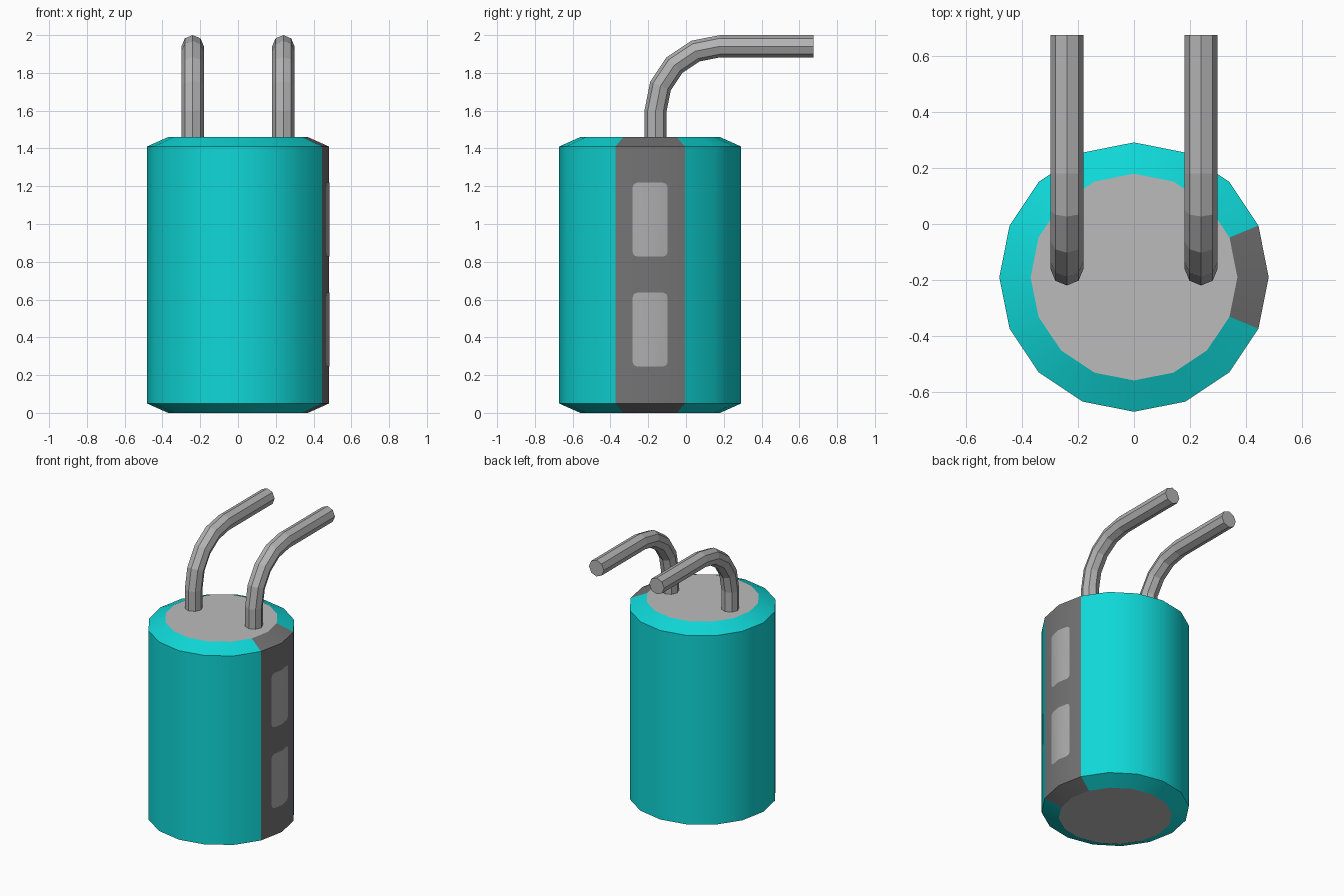
import bpy, bmesh
from math import sin, cos, pi

if "Cube" in bpy.data.objects:
    bpy.data.objects.remove(bpy.data.objects["Cube"], do_unlink=True)


def material(name, r, g, b):
    m = bpy.data.materials.new(name)
    m.use_nodes = True
    m.diffuse_color = (r, g, b, 1)
    m.node_tree.nodes["Principled BSDF"].inputs["Base Color"].default_value = (r, g, b, 1)
    return m


teal = material("teal sleeve", 0.005, 0.68, 0.68)
stripe_grey = material("dark grey stripe", 0.175, 0.175, 0.175)
mark_grey = material("light grey mark", 0.42, 0.42, 0.42)
metal = material("light grey metal", 0.5, 0.5, 0.5)
lead_grey = material("grey lead", 0.45, 0.45, 0.45)


def finish(name, bm, mats):
    mesh = bpy.data.meshes.new(name)
    bm.to_mesh(mesh)
    bm.free()
    for m in mats:
        mesh.materials.append(m)
    ob = bpy.data.objects.new(name, mesh)
    bpy.context.collection.objects.link(ob)
    return ob


def loft(bm, rings):
    """Skin closed rings of points and cap both ends."""
    loops = [[bm.verts.new(p) for p in ring] for ring in rings]
    n = len(loops[0])
    for a, b in zip(loops, loops[1:]):
        for i in range(n):
            j = (i + 1) % n
            bm.faces.new((a[i], a[j], b[j], b[i]))
    bm.faces.new(loops[0])
    bm.faces.new(loops[-1])
    bmesh.ops.recalc_face_normals(bm, faces=bm.faces)


# Body: bevelled can with a stripe over the two facets facing +x
SIDES, R, CY = 16, 0.482, -0.19
profile = [(0.37, 0), (R, 0.05), (R, 1.41), (0.37, 1.46)]
bm = bmesh.new()
loft(bm, [[(r * cos(2 * pi * i / SIDES), CY + r * sin(2 * pi * i / SIDES), z)
           for i in range(SIDES)] for r, z in profile])
for f in bm.faces:
    c = f.calc_center_median()
    if abs(f.normal.z) > 0.99:
        f.material_index = 2
    else:
        f.smooth = True
        if c.x > 0.3 and abs(c.y - CY) < 0.12:
            f.material_index = 1
for e in bm.edges:
    a, b = e.link_faces
    level = abs(e.verts[0].co.z - e.verts[1].co.z) < 0.001
    e.smooth = not level and a.material_index == b.material_index
finish("can_body", bm, [teal, stripe_grey, metal])

# Rounded marks folded over the ridge of the stripe
slope = (1 - cos(pi / 8)) / sin(pi / 8)
W, C = 0.093, 0.025
for name, z0, z1 in (("lower_mark", 0.245, 0.637), ("upper_mark", 0.827, 1.219)):
    bm = bmesh.new()
    half = [(0, z0), (W - C, z0), (W - C * 0.3, z0 + C * 0.3), (W, z0 + C),
            (W, z1 - C), (W - C * 0.3, z1 - C * 0.3), (W - C, z1), (0, z1)]
    for s in (-1, 1):
        f = bm.faces.new([bm.verts.new((R + 0.003 - slope * u, CY + s * u, z))
                          for u, z in half])
        f.normal_update()
        if f.normal.x < 0:
            f.normal_flip()
    bmesh.ops.remove_doubles(bm, verts=bm.verts, dist=0.0001)
    for f in bm.faces:
        f.smooth = True
    finish(name, bm, [mark_grey])

# Bent leads: straight up, quarter bend, straight back
LR, BEND, BY, BZ = 0.059, 0.341, 0.18, 1.6
path = [(-0.161, 1.45, 0)]
for k in range(5):
    t = k * pi / 8
    path.append((BY - BEND * cos(t), BZ + BEND * sin(t), t))
path.append((0.676, BZ + BEND, pi / 2))
for name, x in (("right_lead", -0.24), ("left_lead", 0.24)):
    bm = bmesh.new()
    loft(bm, [[(x + LR * cos(a), y - LR * sin(a) * cos(t), z + LR * sin(a) * sin(t))
               for a in [i * pi / 4 for i in range(8)]] for y, z, t in path])
    finish(name, bm, [lead_grey])
